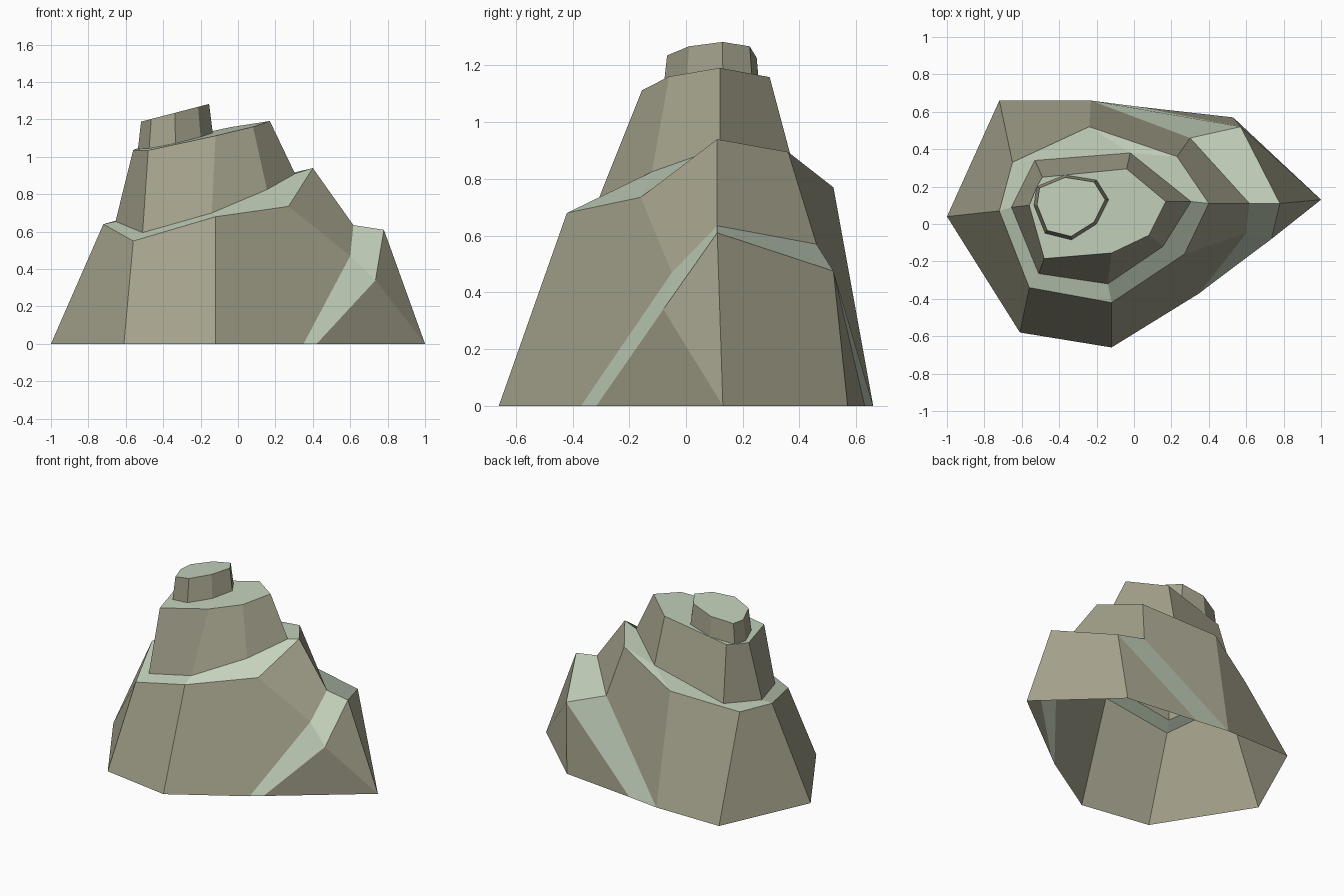
import bpy, bmesh

if "Cube" in bpy.data.objects:
    bpy.data.objects.remove(bpy.data.objects["Cube"])


def material(name, rgb):
    m = bpy.data.materials.new(name)
    m.diffuse_color = (*rgb, 1)
    m.use_nodes = True
    m.node_tree.nodes["Principled BSDF"].inputs["Base Color"].default_value = m.diffuse_color
    return m


STONE = material("stone_side", (0.37, 0.36, 0.26))
MOSS = material("pale_green_ledge", (0.55, 0.64, 0.50))


def loft(name, rings, bands, closed=True, cap=False):
    """Join matching rings of points; bands gives 0 (stone) or 1 (ledge) per step."""
    bm = bmesh.new()
    rows = [[bm.verts.new(p) for p in ring] for ring in rings]
    n = len(rows[0])
    for low, high, mat in zip(rows, rows[1:], bands):
        for i in range(n if closed else n - 1):
            j = (i + 1) % n
            quad = [low[i], low[j], high[j], high[i]]
            # repeated points turn a quad into a triangle
            pts, seen = [], set()
            for v in quad:
                key = tuple(v.co)
                if key not in seen:
                    seen.add(key)
                    pts.append(v)
            if len(pts) > 2:
                bm.faces.new(pts).material_index = mat
    if cap:
        bm.faces.new(rows[-1]).material_index = 1
    bmesh.ops.remove_doubles(bm, verts=bm.verts, dist=0.0001)
    mesh = bpy.data.meshes.new(name)
    bm.to_mesh(mesh)
    bm.free()
    mesh.materials.append(STONE)
    mesh.materials.append(MOSS)
    obj = bpy.data.objects.new(name, mesh)
    bpy.context.collection.objects.link(obj)
    return obj


def on_plane(points, base, sx, sy):
    return [(x, y, base + sx * x + sy * y) for x, y in points]


# All rings run counter-clockwise, starting at the right
base_foot = [(.617, .11, .635), (.30, .46, .57), (-.23, .66, 0), (-.72, .66, 0),
             (-1, .04, 0), (-.61, -.58, 0), (-.12, -.66, 0), (.35, -.37, 0),
             (.60, -.05, .47)]
base_rim = [(.40, .11, .94), (.23, .36, .895), (-.24, .52, .77), (-.65, .33, .66),
            (-.72, .07, .64), (-.56, -.34, .55), (-.12, -.42, .68), (.27, -.16, .735)]
mid_foot = [(.305, .12, .91), (-.02, .38, .84), (-.02, .38, .84), (-.53, .34, .69),
            (-.655, .09, .655), (-.51, -.265, .595), (-.14, -.32, .70), (.155, -.12, .825)]
mid_rim = on_plane([(.17, .12), (-.04, .295), (-.04, .295), (-.49, .25), (-.56, .10),
                    (-.48, -.185), (-.12, -.155), (.08, -.06)], 1.148, .21, .065)
top_plan = [(-.135, .13), (-.20, .235), (-.37, .262), (-.52, .20), (-.535, .10),
            (-.475, -.05), (-.335, -.085), (-.20, .0)]
top_foot = on_plane(top_plan, 1.148, .21, .065)
top_rim = on_plane([(-.35 + .91 * (x + .35), .12 + .91 * (y - .12)) for x, y in top_plan],
                   1.323, .26, 0)

# Large base rock: walls, then the ledge around the middle rock
loft("base_rock", [base_foot, base_rim + base_rim[-1:]], [0])
loft("base_ledge", [base_rim, mid_foot], [1])

# Low shoulder on the right, its sloping ledge running down to the ground
shoulder_ground = [(.42, -.316, 0), (1, .13, 0), (1, .13, 0), (.53, .57, 0), (.0, .63, 0)]
shoulder_rim = [(.42, -.316, 0), (.735, -.08, .34), (.78, .11, .61), (.57, .52, .475),
                (.0, .63, 0)]
shoulder_inner = [base_foot[i] for i in (7, 8, 0, 1, 2)]
loft("shoulder_rock", [shoulder_ground, shoulder_rim, shoulder_inner], [0, 1], closed=False)

# Middle rock with its ledge, and the small capped rock on top
loft("middle_rock", [mid_foot, mid_rim, top_foot], [0, 1])
loft("top_rock", [top_foot, top_rim], [0], cap=True)
